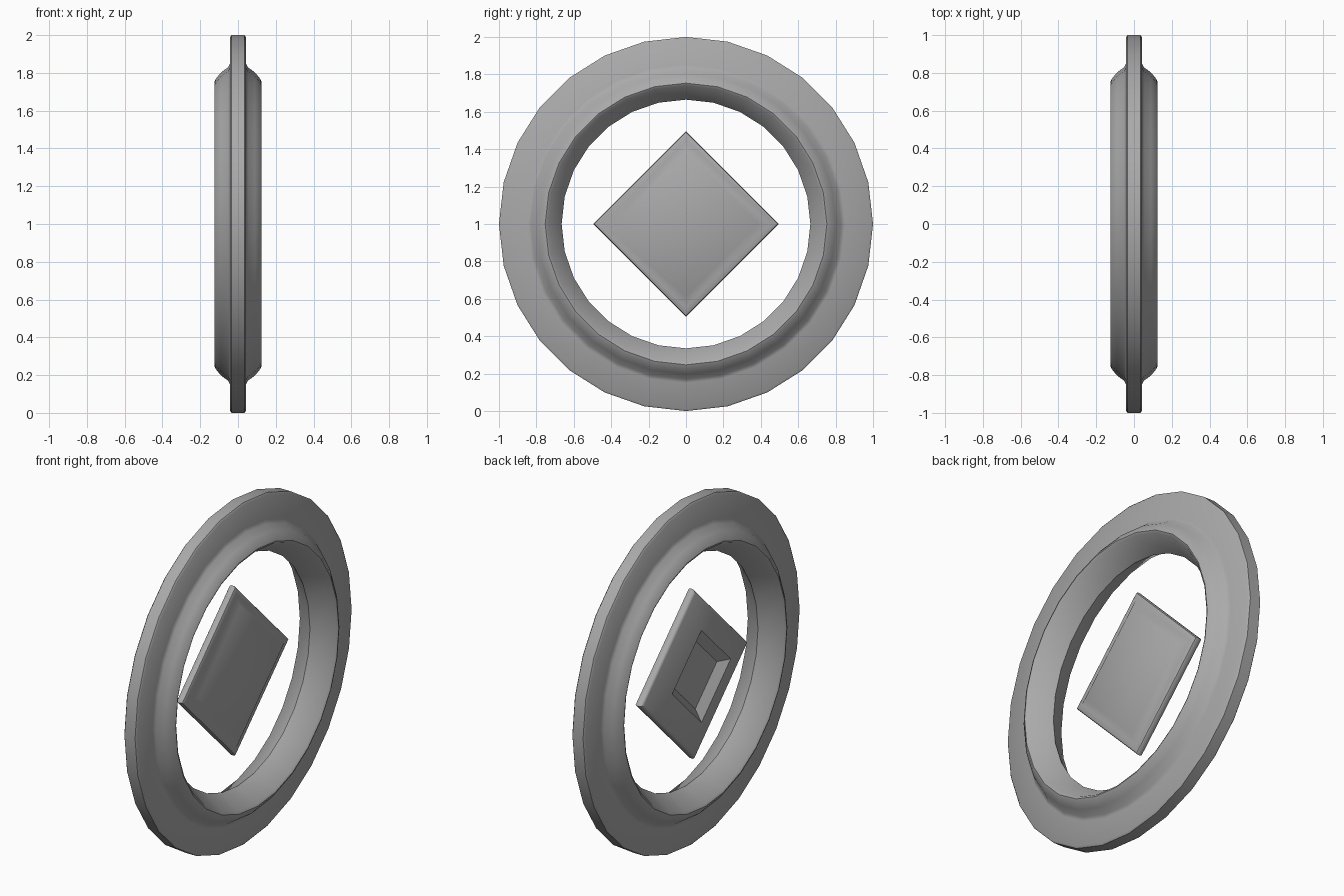
import bpy, bmesh, math

cube = bpy.data.objects.get("Cube")
if cube:
    bpy.data.objects.remove(cube, do_unlink=True)

grey = bpy.data.materials.new("plain_grey")
grey.use_nodes = True
colour = (0.4, 0.4, 0.4, 1)
grey.diffuse_color = colour
grey.node_tree.nodes["Principled BSDF"].inputs["Base Color"].default_value = colour


def lathe(name, profile, sides, closed, smooth_angle):
    """Turn a profile of (x, radius) points about the x axis at mid height."""
    bm = bmesh.new()
    loops = []
    for x, r in profile:
        angles = [2 * math.pi * i / sides for i in range(sides)]
        loops.append([bm.verts.new((x, r * math.sin(a), 1 + r * math.cos(a))) for a in angles])
    pairs = list(zip(loops, loops[1:]))
    if closed:
        pairs.append((loops[-1], loops[0]))
    else:
        bm.faces.new(loops[0])
        bm.faces.new(loops[-1])
    for a, b in pairs:
        for i in range(sides):
            j = (i + 1) % sides
            bm.faces.new((a[i], a[j], b[j], b[i]))
    bmesh.ops.recalc_face_normals(bm, faces=bm.faces)
    mesh = bpy.data.meshes.new(name)
    bm.to_mesh(mesh)
    bm.free()
    mesh.materials.append(grey)
    obj = bpy.data.objects.new(name, mesh)
    bpy.context.collection.objects.link(obj)
    bpy.ops.object.select_all(action="DESELECT")
    obj.select_set(True)
    bpy.context.view_layer.objects.active = obj
    bpy.ops.object.shade_smooth_by_angle(angle=math.radians(smooth_angle))
    return obj


# Ring: thin outer flange swelling to a thick rim, with a ridge round the inside
half = [(0.034, 1.0), (0.042, 0.99), (0.042, 0.85), (0.052, 0.83), (0.09, 0.802),
        (0.118, 0.768), (0.125, 0.753), (0.118, 0.74)]
ring_profile = half + [(0, 0.665)] + [(-x, r) for x, r in reversed(half)]
lathe("outer_ring", ring_profile, 28, True, 50)

# Diamond: raised front panel, thin rounded rim, tapered back with a sunken square
diamond_profile = [(0.015, 0.386), (-0.012, 0.447), (-0.012, 0.477), (-0.017, 0.49),
                   (-0.026, 0.496), (-0.044, 0.496), (-0.053, 0.49), (-0.06, 0.475),
                   (-0.1, 0.27), (-0.06, 0.2)]
lathe("centre_diamond", diamond_profile, 4, False, 35)
